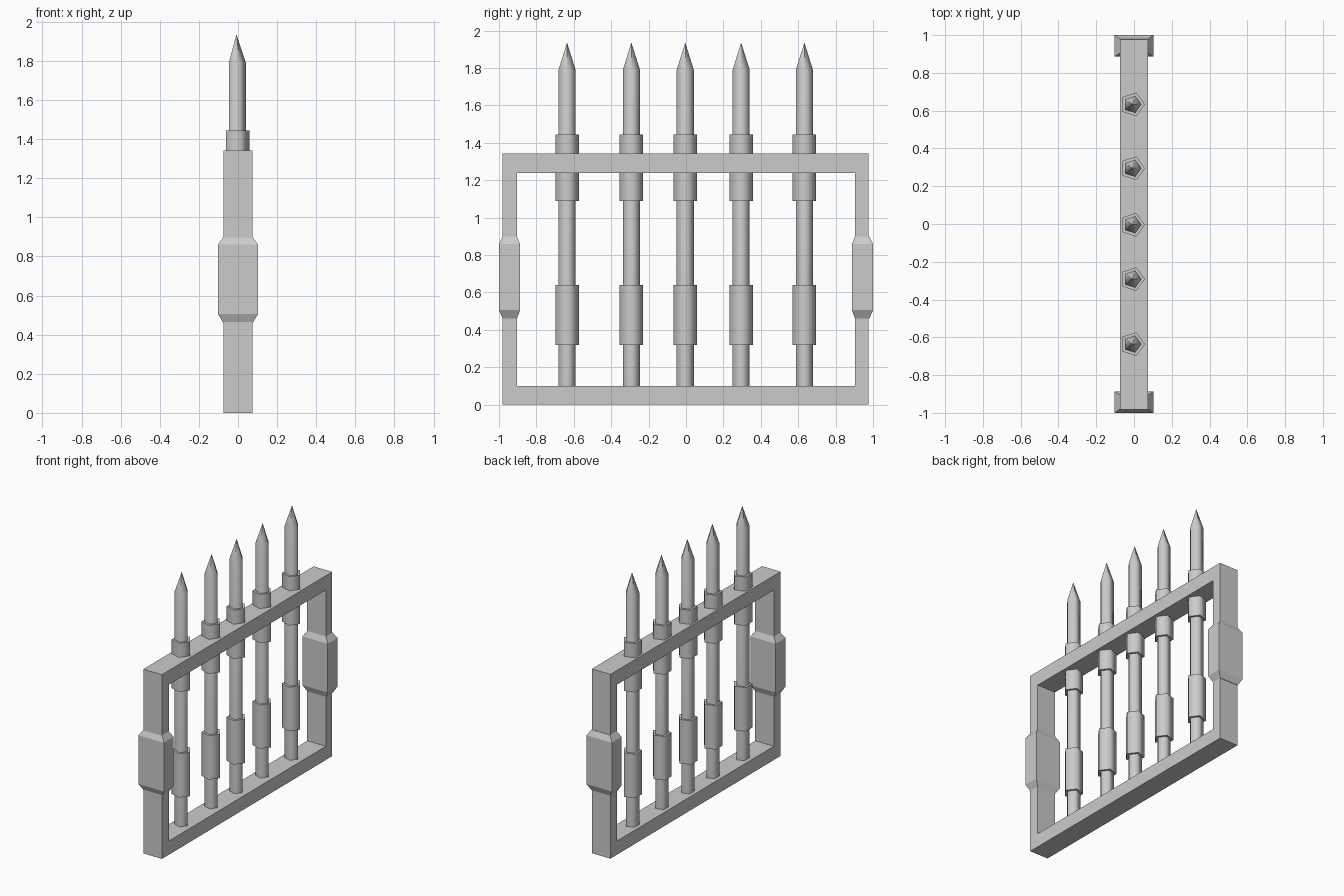
import bpy, bmesh, math

if "Cube" in bpy.data.objects:
    bpy.data.objects.remove(bpy.data.objects["Cube"])

def make_object(name, verts, faces):
    mesh = bpy.data.meshes.new(name)
    bm = bmesh.new()
    vs = [bm.verts.new(v) for v in verts]
    for f in faces:
        bm.faces.new([vs[i] for i in f])
    bmesh.ops.recalc_face_normals(bm, faces=bm.faces)
    bm.to_mesh(mesh)
    bm.free()
    obj = bpy.data.objects.new(name, mesh)
    bpy.context.collection.objects.link(obj)
    return obj

def loft(name, rings):
    """Skin equal-sized rings of points and cap both ends."""
    n = len(rings[0])
    faces = [(k*n + i, k*n + (i+1) % n, (k+1)*n + (i+1) % n, (k+1)*n + i)
             for k in range(len(rings) - 1) for i in range(n)]
    faces += [tuple(range(n)), tuple(range((len(rings)-1)*n, len(rings)*n))]
    return make_object(name, [p for r in rings for p in r], faces)

# Rectangular frame with an open middle
T = 0.075
outer = [(-0.982, 0), (0.977, 0), (0.977, 1.342), (-0.982, 1.342)]
inner = [(-0.904, 0.10), (0.904, 0.10), (0.904, 1.238), (-0.904, 1.238)]
verts = [(x, y, z) for x in (-T, T) for y, z in outer + inner]
faces = []
for i in range(4):
    j = (i + 1) % 4
    faces += [(i, j, 4+j, 4+i), (8+i, 8+j, 12+j, 12+i),
              (i, j, 8+j, 8+i), (4+i, 4+j, 12+j, 12+i)]
make_object("gate_frame", verts, faces)

# Chamfered blocks wrapped around both side posts
def rect(hx, y0, y1, z):
    return [(-hx, y0, z), (hx, y0, z), (hx, y1, z), (-hx, y1, z)]

for side, name in ((-1, "left_post_block"), (1, "right_post_block")):
    loft(name, [rect(hx, side*a, side*b, z) for hx, a, b, z in (
        (T, 0.904, 0.98, 0.46), (0.102, 0.887, 1.0, 0.505),
        (0.102, 0.887, 1.0, 0.86), (T, 0.904, 0.98, 0.90))])

# Five-sided spiked bars with collars
CX, R_BAR, R_COLLAR = -0.008, 0.048, 0.066

def pentagon(r, y, z):
    return [(CX + r*math.cos(a), y + r*math.sin(a), z)
            for a in (math.tau*i/5 for i in range(5))]

def smooth(obj):
    bpy.ops.object.select_all(action='DESELECT')
    obj.select_set(True)
    bpy.context.view_layer.objects.active = obj
    bpy.ops.object.shade_smooth_by_angle(angle=math.radians(75))

for n, y in enumerate((-0.636, -0.292, -0.004, 0.295, 0.633), 1):
    bar = loft(f"spiked_bar_{n}", [pentagon(R_BAR, y, 0.06),
                                   pentagon(R_BAR, y, 1.79),
                                   pentagon(0.001, y, 1.933)])
    lower = loft(f"lower_collar_{n}", [pentagon(R_COLLAR, y, z) for z in (0.32, 0.64)])
    upper = loft(f"upper_collar_{n}", [pentagon(R_COLLAR, y, z) for z in (1.09, 1.445)])
    for part in (bar, lower, upper):
        smooth(part)
